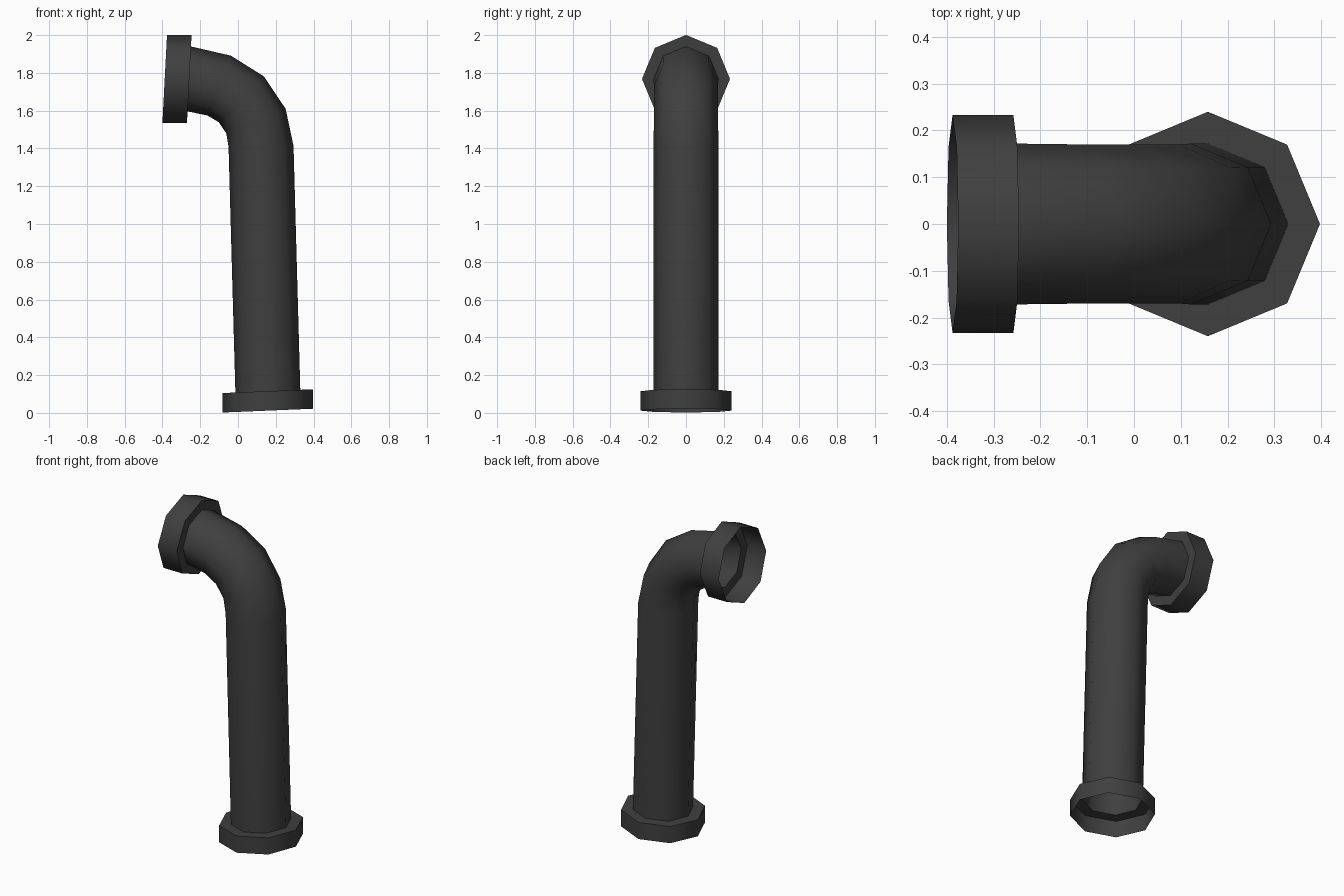
import bpy, bmesh
from math import sin, cos, radians, tau
from mathutils import Vector

cube = bpy.data.objects.get("Cube")
if cube:
    bpy.data.objects.remove(cube)

SIDES = 8

iron = bpy.data.materials.new("dark_iron")
iron.use_nodes = True
grey = (0.05, 0.05, 0.05, 1)
iron.diffuse_color = grey
iron.node_tree.nodes["Principled BSDF"].inputs["Base Color"].default_value = grey


def ring(bm, x, z, tilt, radius):
    """Octagon centred at (x, 0, z), tilted about the y axis."""
    u = Vector((cos(radians(tilt)), 0, sin(radians(tilt))))
    v = Vector((0, 1, 0))
    steps = [tau * i / SIDES for i in range(SIDES)]
    return [bm.verts.new(Vector((x, 0, z)) + radius * (u * cos(a) + v * sin(a)))
            for a in steps]


# Open pipe: lower collar, straight riser, elbow, upper collar
stations = [
    (0.158, 0.012, 2.4, 0.24),    # lower collar mouth
    (0.158, 0.115, 2.4, 0.24),    # lower collar shoulder
    (0.158, 0.115, 2.4, 0.172),   # riser foot
    (0.122, 1.41, 1.0, 0.172),    # riser top
    (0.095, 1.545, 22.5, 0.17),   # elbow
    (0.018, 1.66, 45.5, 0.17),
    (-0.10, 1.733, 68.5, 0.17),
    (-0.258, 1.768, 87, 0.172),   # elbow end
    (-0.258, 1.768, 87, 0.233),   # upper collar shoulder
    (-0.388, 1.768, 87, 0.233),   # upper collar mouth
]

bm = bmesh.new()
rings = [ring(bm, *s) for s in stations]
for a, b in zip(rings, rings[1:]):
    for i in range(SIDES):
        j = (i + 1) % SIDES
        bm.faces.new((a[i], a[j], b[j], b[i]))

mesh = bpy.data.meshes.new("bent_pipe")
bm.to_mesh(mesh)
bm.free()
mesh.materials.append(iron)
pipe = bpy.data.objects.new("bent_pipe", mesh)
bpy.context.collection.objects.link(pipe)

# Smooth round the pipe, crisp at the collars
bpy.ops.object.select_all(action='DESELECT')
pipe.select_set(True)
bpy.context.view_layer.objects.active = pipe
bpy.ops.object.shade_smooth_by_angle(angle=radians(60))
